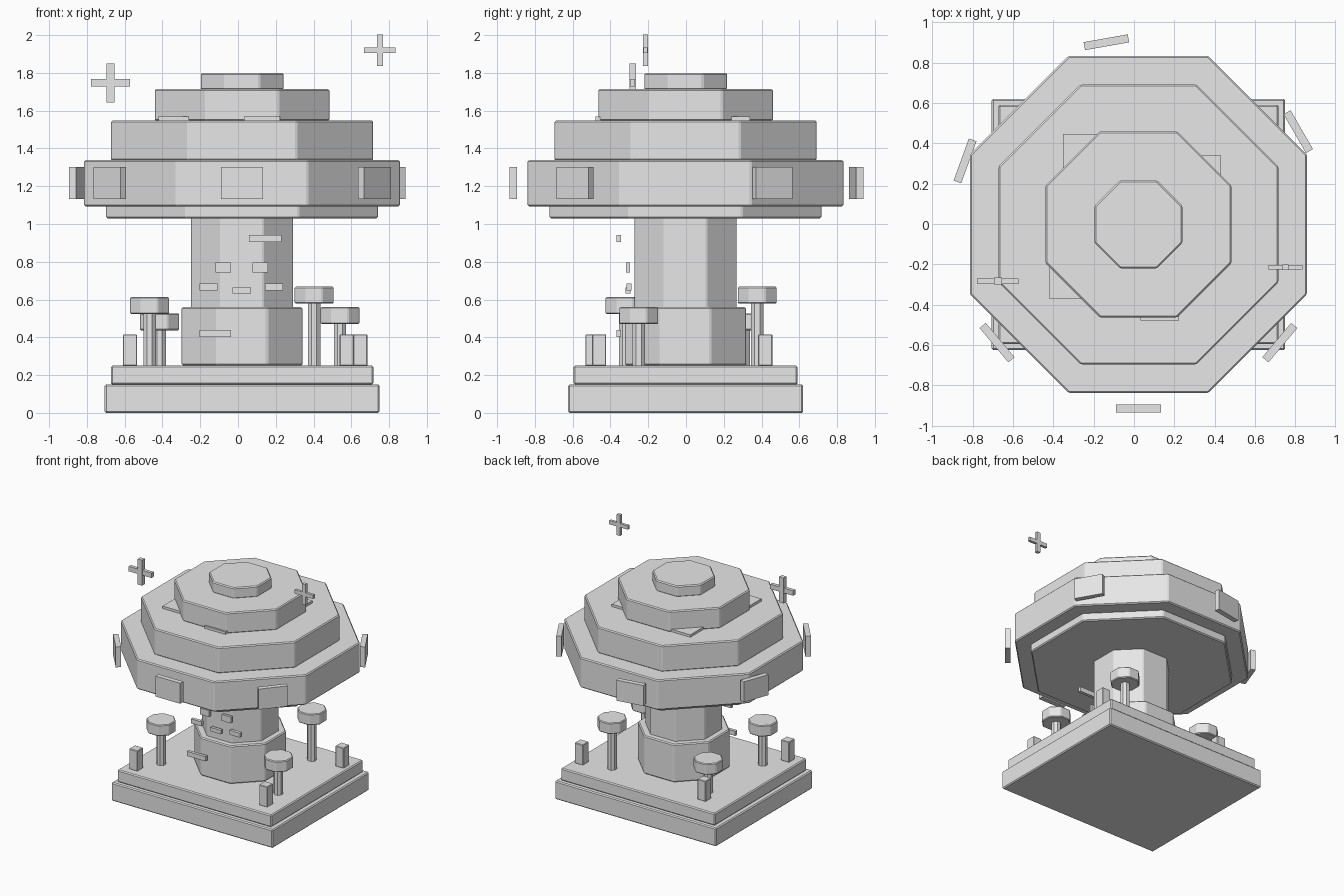
import bpy, bmesh, math
from mathutils import Matrix

if "Cube" in bpy.data.objects:
    bpy.data.objects.remove(bpy.data.objects["Cube"])

CX = 0.022  # x of the main axis

grey = bpy.data.materials.new("plain_grey")
grey.diffuse_color = (0.8, 0.8, 0.8, 1)
grey.use_nodes = True
grey.node_tree.nodes["Principled BSDF"].inputs["Base Color"].default_value = grey.diffuse_color


def finish(name, bm, bevel):
    if bevel:
        bmesh.ops.bevel(bm, geom=bm.edges[:], offset=bevel, segments=1,
                        affect='EDGES', profile=0.5)
    mesh = bpy.data.meshes.new(name)
    bm.to_mesh(mesh)
    bm.free()
    mesh.materials.append(grey)
    ob = bpy.data.objects.new(name, mesh)
    bpy.context.collection.objects.link(ob)
    return ob


def box(name, center, size, angle=0, bevel=0):
    bm = bmesh.new()
    m = (Matrix.Translation(center) @ Matrix.Rotation(angle, 4, 'Z')
         @ Matrix.Diagonal((*size, 1)))
    bmesh.ops.create_cube(bm, size=1, matrix=m)
    return finish(name, bm, bevel)


def span(name, x0, x1, y0, y1, z0, z1, bevel=0):
    return box(name, ((x0 + x1) / 2, (y0 + y1) / 2, (z0 + z1) / 2),
               (x1 - x0, y1 - y0, z1 - z0), bevel=bevel)


def octagon(name, x, y, z0, z1, half_width, bevel=0):
    """Eight-sided drum with a flat side facing each axis."""
    bm = bmesh.new()
    r = half_width / math.cos(math.pi / 8)
    m = (Matrix.Translation((x, y, (z0 + z1) / 2))
         @ Matrix.Rotation(math.pi / 8, 4, 'Z'))
    bmesh.ops.create_cone(bm, cap_ends=True, segments=8, radius1=r, radius2=r,
                          depth=z1 - z0, matrix=m)
    return finish(name, bm, bevel)


# Stepped base
box("base_lower", (CX, -0.002, 0.075), (1.455, 1.245, 0.15), bevel=0.008)
box("base_upper", (CX, -0.002, 0.20), (1.39, 1.185, 0.10), bevel=0.008)

# Trunk
octagon("trunk_lower", CX, -0.002, 0.25, 0.56, 0.32, 0.008)
octagon("trunk_upper", CX, -0.002, 0.55, 1.04, 0.27, 0.006)

# Stepped cap
for name, z0, z1, half in (("cap_underside", 1.03, 1.10, 0.72),
                           ("cap_rim", 1.093, 1.338, 0.836),
                           ("cap_middle", 1.335, 1.548, 0.694),
                           ("cap_upper", 1.545, 1.715, 0.462),
                           ("cap_crown", 1.71, 1.80, 0.219)):
    octagon(name, CX, -0.002, z0, z1, half, 0.008)

# Plates around the rim
for i, deg in enumerate((-90, -40, 30, 100, 160, 220)):
    a = math.radians(deg)
    box(f"rim_spot_{i}",
        (CX + 0.915 * math.cos(a), 0.915 * math.sin(a), 1.217),
        (0.222, 0.04, 0.167), a + math.pi / 2)

# Thin spots on the cap step, tucked under the upper tier
span("step_spot_back_left", -0.352, -0.13, 0.23, 0.447, 1.54, 1.568)
span("step_spot_back_right", 0.24, 0.432, 0.15, 0.34, 1.54, 1.568)
span("step_spot_front_left", -0.42, -0.20, -0.372, -0.16, 1.54, 1.568)
span("step_spot_front", 0.032, 0.222, -0.478, -0.29, 1.54, 1.568)

# Small mushrooms
for i, (x, y, top) in enumerate(((-0.468, -0.322, 0.613), (0.403, 0.377, 0.668),
                                 (0.54, -0.25, 0.56), (-0.415, 0.305, 0.527))):
    octagon(f"small_stem_{i}", x, y, 0.25, top - 0.07, 0.033)
    octagon(f"small_cap_{i}", x, y, top - 0.09, top, 0.103, 0.006)

# Grass blocks
for i, (x, y) in enumerate(((-0.572, -0.495), (0.575, -0.46),
                            (0.648, 0.42), (-0.46, 0.42))):
    box(f"grass_{i}", (x, y, 0.332), (0.075, 0.075, 0.167), bevel=0.004)

# Face and bars floating in front of the trunk
span("upper_bar", 0.058, 0.229, -0.368, -0.343, 0.905, 0.943)
span("lower_bar", -0.204, -0.036, -0.368, -0.343, 0.402, 0.44)
for side, x in (("left", -0.078), ("right", 0.117)):
    box(f"eye_{side}", (x, -0.307, 0.77), (0.082, 0.022, 0.052))
for side, x in (("left", -0.157), ("right", 0.19)):
    box(f"mouth_{side}", (x, -0.302, 0.666), (0.095, 0.026, 0.036))
box("mouth_middle", (0.02, -0.307, 0.648), (0.096, 0.024, 0.032))

# Floating sparkles
for side, c, length, w in (("left", (-0.675, -0.283, 1.747), 0.207, 0.04),
                           ("right", (0.751, -0.214, 1.92), 0.168, 0.031)):
    box(f"sparkle_{side}_upright", c, (w, w * 0.85, length))
    box(f"sparkle_{side}_cross", c, (length, w * 0.7, w))
